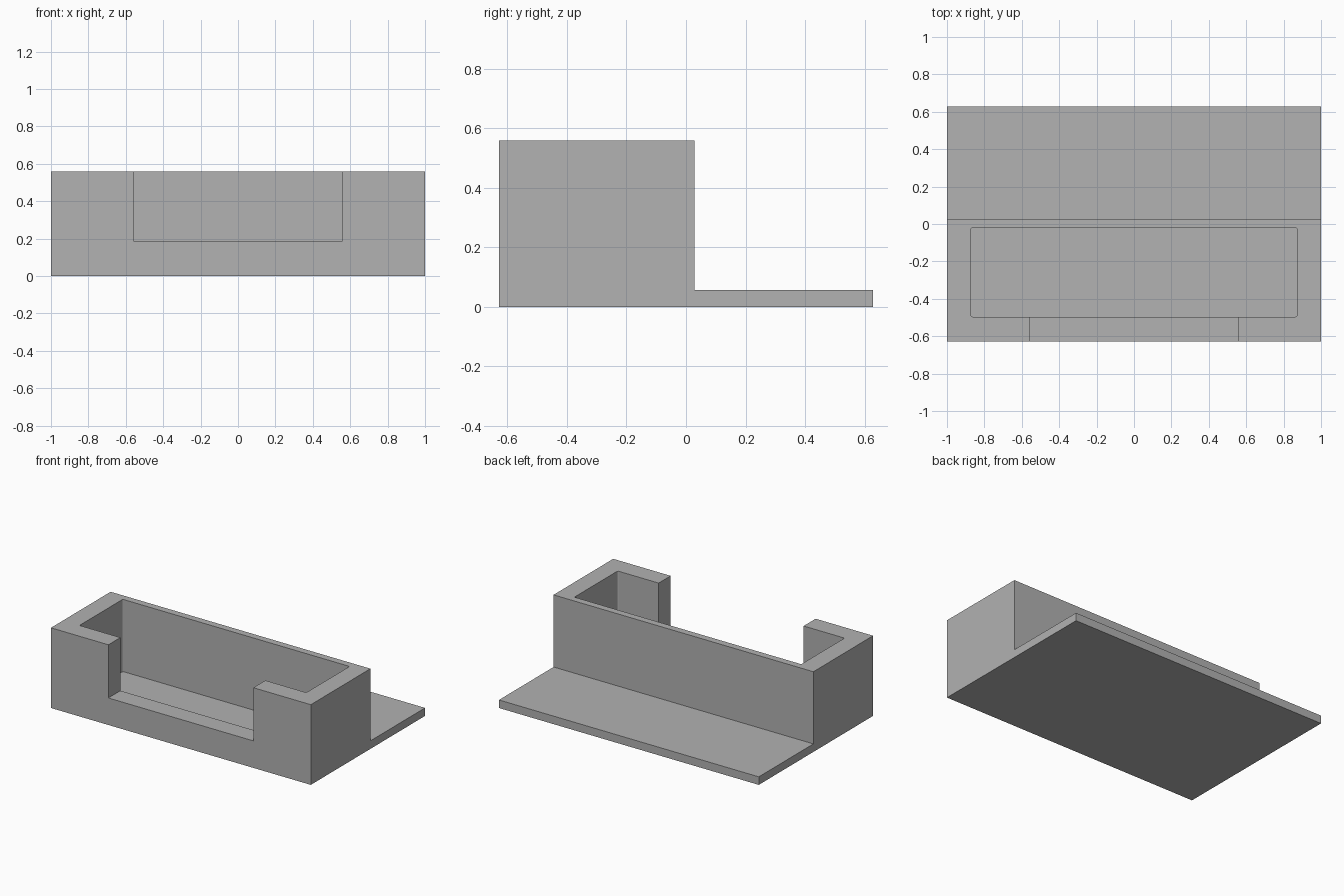
import bpy
import bmesh

if "Cube" in bpy.data.objects:
    bpy.data.objects.remove(bpy.data.objects["Cube"], do_unlink=True)

HALF_W, HALF_D = 1.0, 0.628
HEIGHT, PLATE = 0.558, 0.056
BACK_WALL = 0.028

grey = bpy.data.materials.new("plain grey")
grey.use_nodes = True
grey.diffuse_color = (0.445, 0.445, 0.445, 1)
grey.node_tree.nodes["Principled BSDF"].inputs["Base Color"].default_value = grey.diffuse_color


def finish(name, bm):
    bmesh.ops.recalc_face_normals(bm, faces=bm.faces)
    mesh = bpy.data.meshes.new(name)
    bm.to_mesh(mesh)
    bm.free()
    mesh.materials.append(grey)
    obj = bpy.data.objects.new(name, mesh)
    bpy.context.collection.objects.link(obj)
    return obj


def box(name, low, high, corner=0):
    """Box between two corners, with optionally rounded upright edges."""
    bm = bmesh.new()
    bmesh.ops.create_cube(bm, size=1)
    for v in bm.verts:
        v.co = [high[i] if v.co[i] > 0 else low[i] for i in range(3)]
    if corner:
        upright = [e for e in bm.edges if abs(e.verts[0].co.z - e.verts[1].co.z) > 0.1]
        bmesh.ops.bevel(bm, geom=upright, offset=corner, segments=3,
                        profile=0.5, affect='EDGES')
    return finish(name, bm)


# Side profile: tall tray block at the front, thin plate at the back
profile = [(-HALF_D, 0), (HALF_D, 0), (HALF_D, PLATE),
           (BACK_WALL, PLATE), (BACK_WALL, HEIGHT), (-HALF_D, HEIGHT)]
bm = bmesh.new()
side = bm.faces.new([bm.verts.new((-HALF_W, y, z)) for y, z in profile])
swept = bmesh.ops.extrude_face_region(bm, geom=[side])["geom"]
bmesh.ops.translate(bm, vec=(2 * HALF_W, 0, 0),
                    verts=[g for g in swept if isinstance(g, bmesh.types.BMVert)])
holder = finish("tray_with_back_plate", bm)

# Tray cavity and front opening
cutters = [
    box("cavity_cutter", (-0.873, -0.496, PLATE), (0.873, -0.02, 0.8), 0.01),
    box("front_opening_cutter", (-0.558, -0.8, 0.188), (0.558, -0.3, 0.8)),
]
bpy.context.view_layer.objects.active = holder
for cutter in cutters:
    mod = holder.modifiers.new(cutter.name, 'BOOLEAN')
    mod.operation = 'DIFFERENCE'
    mod.solver = 'EXACT'
    mod.object = cutter
    bpy.ops.object.modifier_apply(modifier=mod.name)
    bpy.data.objects.remove(cutter, do_unlink=True)
